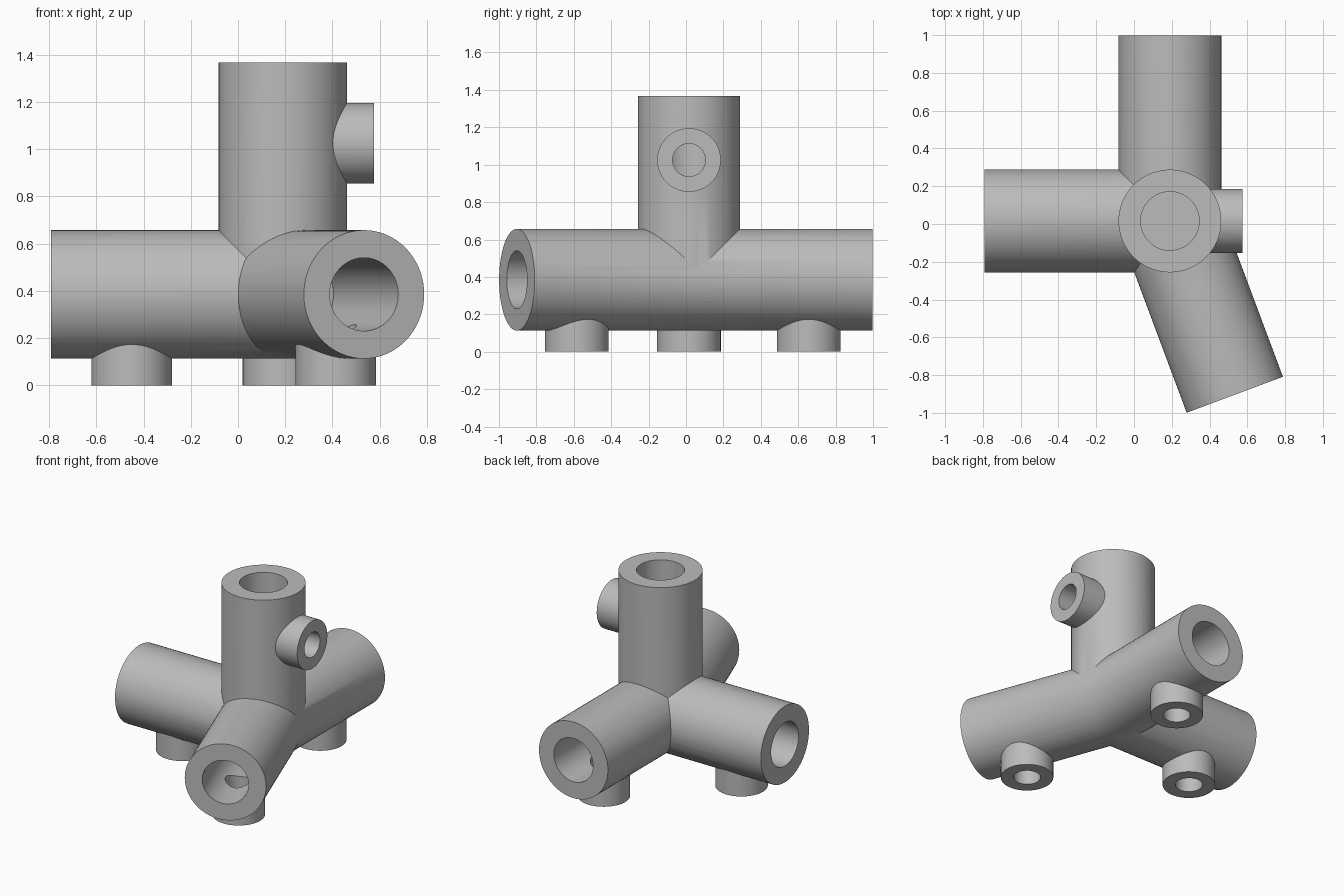
import bpy
from mathutils import Vector

cube = bpy.data.objects.get("Cube")
if cube:
    bpy.data.objects.remove(cube, do_unlink=True)

grey = bpy.data.materials.new("plain_grey")
grey.use_nodes = True
grey.diffuse_color = (0.5, 0.5, 0.5, 1)
grey.node_tree.nodes["Principled BSDF"].inputs["Base Color"].default_value = (0.5, 0.5, 0.5, 1)

HUB = Vector((0.19, 0.016, 0.385))      # where all socket axes meet
UP, DOWN = Vector((0, 0, 1)), Vector((0, 0, -1))
LENGTH, RADIUS, BORE = 0.982, 0.272, 0.155
FLOOR = 0.2                             # bore floor distance from the hub
SCREW_AT, BOSS, HOLE, BOSS_END = 0.64, 0.17, 0.0875, 0.385


def rod(name, origin, direction, start, end, radius, sides=72):
    """Closed cylinder along a direction, between two distances from origin."""
    d = direction.normalized()
    bpy.ops.mesh.primitive_cylinder_add(
        vertices=sides, radius=radius, depth=end - start,
        location=origin + d * (start + end) / 2,
        rotation=d.to_track_quat('Z', 'Y').to_euler())
    obj = bpy.context.object
    obj.name = name
    obj.data.materials.append(grey)
    return obj


def combine(body, tool, operation):
    """Apply a boolean and discard the tool."""
    mod = body.modifiers.new(operation.lower(), 'BOOLEAN')
    mod.operation = operation
    mod.solver = 'MANIFOLD'
    mod.object = tool
    bpy.context.view_layer.objects.active = body
    bpy.ops.object.modifier_apply(modifier=mod.name)
    bpy.data.objects.remove(tool, do_unlink=True)


# Each socket: axis, length, direction of its screw boss
sockets = [
    ("upright", UP, LENGTH, Vector((1, 0, 0))),
    ("side", Vector((-1, 0, 0)), LENGTH, DOWN),
    ("rear", Vector((0, 1, 0)), LENGTH, DOWN),
    ("front", Vector((0.35, -0.937, 0)), LENGTH, DOWN),
]

# Outer tubes and screw bosses
solids, cutters = [], []
for name, axis, length, screw in sockets:
    seat = HUB + axis.normalized() * SCREW_AT
    solids.append(rod(name + "_socket", HUB, axis, 0, length, RADIUS))
    solids.append(rod(name + "_boss", seat, screw, 0.1, BOSS_END, BOSS, 64))
    cutters.append(rod(name + "_bore", HUB, axis, FLOOR, length + 0.1, BORE, 64))
    cutters.append(rod(name + "_screw_hole", seat, screw, 0, BOSS_END + 0.1, HOLE, 48))

body = solids[0]
for part in solids[1:]:
    combine(body, part, 'UNION')
for part in cutters:
    combine(body, part, 'DIFFERENCE')
body.name = "corner_connector"

# Smooth walls with sharp rims and seams
bpy.ops.object.select_all(action='DESELECT')
body.select_set(True)
bpy.context.view_layer.objects.active = body
bpy.ops.object.shade_smooth_by_angle(angle=0.5)
